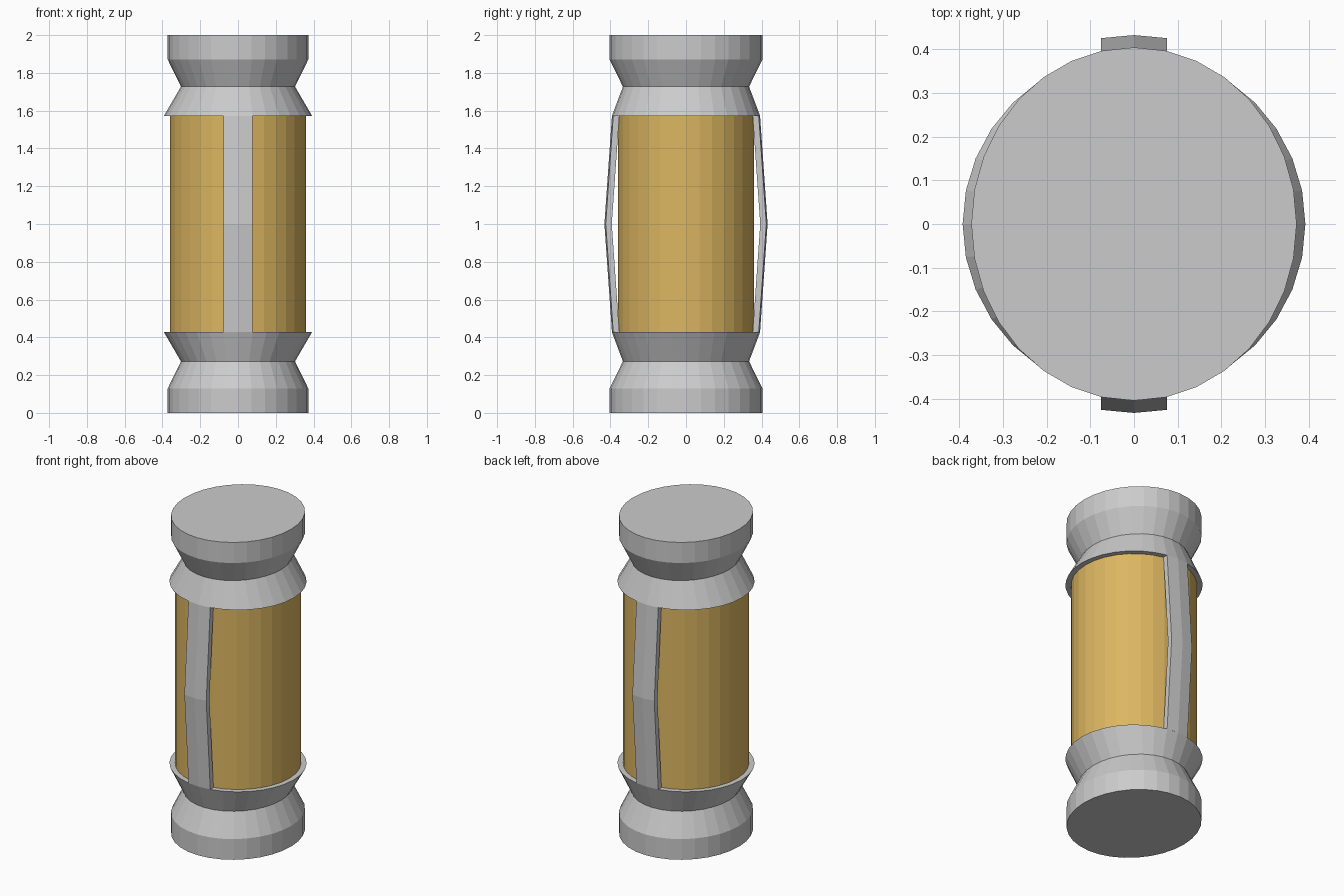
import bpy, bmesh, math

if "Cube" in bpy.data.objects:
    bpy.data.objects.remove(bpy.data.objects["Cube"])

SIDES = 32


def make_object(name, bm, material=None):
    bmesh.ops.recalc_face_normals(bm, faces=bm.faces)
    mesh = bpy.data.meshes.new(name)
    bm.to_mesh(mesh)
    bm.free()
    if material:
        mesh.materials.append(material)
    obj = bpy.data.objects.new(name, mesh)
    bpy.context.collection.objects.link(obj)
    return obj


def lathe(name, rings, material=None):
    """Stack of elliptical rings (rx, ry, z), capped at both ends."""
    bm = bmesh.new()
    loops = []
    for rx, ry, z in rings:
        loops.append([bm.verts.new((rx * math.cos(i * math.tau / SIDES),
                                    ry * math.sin(i * math.tau / SIDES), z))
                      for i in range(SIDES)])
    for a, b in zip(loops, loops[1:]):
        for i in range(SIDES):
            j = (i + 1) % SIDES
            bm.faces.new((a[i], a[j], b[j], b[i]))
    bm.faces.new(loops[0])
    bm.faces.new(loops[-1])
    return make_object(name, bm, material)


def rib(name, side):
    """Bowed strip bridging the two flanges, two facets wide."""
    bm = bmesh.new()
    sections = []
    for z, outer, inner in [(0.427, 0.392, 0.36), (1.0, 0.432, 0.4), (1.573, 0.392, 0.36)]:
        points = [(-0.076, outer - 0.007), (0, outer), (0.076, outer - 0.007),
                  (0.076, inner - 0.007), (0, inner), (-0.076, inner - 0.007)]
        sections.append([bm.verts.new((x, side * y, z)) for x, y in points])
    for a, b in zip(sections, sections[1:]):
        for i in range(6):
            j = (i + 1) % 6
            bm.faces.new((a[i], a[j], b[j], b[i]))
    bm.faces.new(sections[0])
    bm.faces.new(sections[-1])
    return make_object(name, bm)


gold = bpy.data.materials.new("gold")
gold.diffuse_color = (0.72, 0.47, 0.12, 1)
gold.use_nodes = True
gold.node_tree.nodes["Principled BSDF"].inputs["Base Color"].default_value = gold.diffuse_color

# End caps: rim, pinched neck and flared flange, mirrored for the top
cap = [(0.372, 0.404, 0), (0.372, 0.404, 0.13), (0.302, 0.334, 0.273), (0.392, 0.392, 0.427)]
lathe("bottom_cap", cap)
lathe("top_cap", [(rx, ry, 2 - z) for rx, ry, z in cap])

# Gold core
lathe("core", [(0.36, 0.36, 0.427), (0.36, 0.36, 1.573)], gold)

# Front and back ribs
rib("front_rib", -1)
rib("back_rib", 1)
